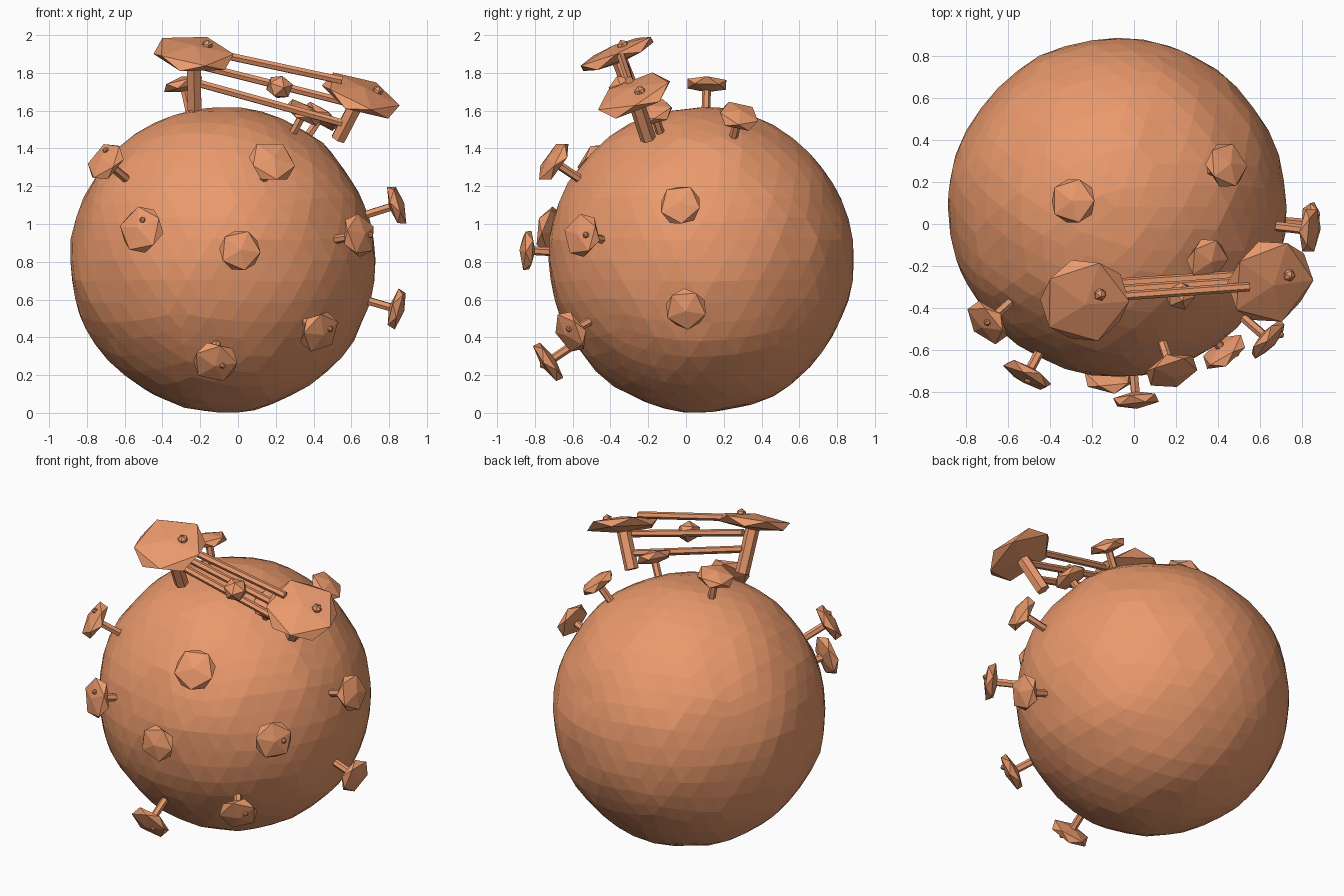
import bpy, bmesh, math
from mathutils import Vector, Matrix, noise

if "Cube" in bpy.data.objects:
    bpy.data.objects.remove(bpy.data.objects["Cube"])

CENTRE = Vector((-0.08, 0.08, 0.81))
UP = Vector((0, 0, 1))

mat = bpy.data.materials.new("clay_orange")
mat.diffuse_color = (0.82, 0.32, 0.15, 1)
mat.use_nodes = True
mat.node_tree.nodes["Principled BSDF"].inputs["Base Color"].default_value = mat.diffuse_color


def finish(name, bm):
    me = bpy.data.meshes.new(name)
    bm.to_mesh(me)
    bm.free()
    me.materials.append(mat)
    ob = bpy.data.objects.new(name, me)
    bpy.context.collection.objects.link(ob)
    return ob


def frame(origin, normal):
    q = UP.rotation_difference(normal.normalized())
    return Matrix.Translation(origin) @ q.to_matrix().to_4x4()


def add_rod(bm, a, b, r, sides=6):
    a, b = Vector(a), Vector(b)
    bmesh.ops.create_cone(bm, cap_ends=True, segments=sides, radius1=r, radius2=r,
                          depth=(b - a).length, matrix=frame((a + b) / 2, b - a))


def add_ball(bm, centre, normal, r, thick):
    m = frame(centre, normal) @ Matrix.Diagonal((r, r, thick, 1))
    bmesh.ops.create_icosphere(bm, subdivisions=1, radius=1, matrix=m)


def add_disc(bm, centre, normal, r, thick, knob, knob_r):
    # flattened faceted disc with an off-centre knob on its outer face
    n = normal.normalized()
    add_ball(bm, centre, n, r / 0.91, thick)
    if knob:
        k = Vector(knob)
        k -= n * k.dot(n)
        add_ball(bm, centre + k + n * thick * 0.75, n, knob_r, knob_r)


# Body: faceted, slightly lumpy ball
bm = bmesh.new()
bmesh.ops.create_icosphere(bm, subdivisions=4, radius=0.81)
for v in bm.verts:
    d = v.co.normalized()
    v.co = d * (0.808 + 0.014 * noise.noise(d * 3.0) + 0.006 * noise.noise(d * 7.0))
    v.co += CENTRE
finish("body", bm)

# Small mushroom-shaped pegs: centre, radius, knob offset
pegs = [
    ((0.01, -0.84, 0.86), 0.11, None),
    ((-0.51, -0.72, 0.97), 0.125, (0.02, 0, 0.045)),
    ((-0.70, -0.47, 1.33), 0.115, (0, 0, 0.06)),
    ((0.18, -0.70, 1.33), 0.125, None),
    ((-0.12, -0.73, 0.27), 0.12, (0.04, 0, 0)),
    ((0.43, -0.61, 0.43), 0.115, (0.05, 0, 0.02)),
    ((0.64, -0.55, 0.94), 0.115, (0.05, 0.03, 0)),
    ((0.84, 0.00, 0.55), 0.11, None),
    ((0.84, -0.03, 1.10), 0.11, None),
    ((-0.29, 0.11, 1.74), 0.11, None),
    ((0.44, 0.28, 1.57), 0.11, None),
    ((0.35, -0.17, 1.59), 0.105, None),
]
for i, (c, r, knob) in enumerate(pegs):
    c = Vector(c)
    n = (c - CENTRE).normalized()
    bm = bmesh.new()
    add_rod(bm, c - n * 0.17, c, 0.023)
    add_disc(bm, c, n, r, 0.042, knob, 0.018)
    finish(f"peg_{i + 1}", bm)

# Two large lens-like discs on thick stems
lenses = [
    ("left", (-0.235, -0.365, 1.90), (0.10, -0.38, 0.92), (-0.23, -0.25, 1.61), (0.07, 0.04, 0.02)),
    ("right", (0.65, -0.275, 1.68), (0.34, -0.36, 0.87), (0.53, -0.20, 1.45), (0.08, 0.04, 0.0)),
]
for side, c, n, foot, knob in lenses:
    bm = bmesh.new()
    add_rod(bm, foot, c, 0.042)
    add_disc(bm, Vector(c), Vector(n), 0.215, 0.05, knob, 0.032)
    finish(f"{side}_lens", bm)

# Three parallel bars joining the lenses
bars = [
    ((-0.15, -0.35, 1.91), (0.55, -0.30, 1.76)),
    ((-0.19, -0.32, 1.835), (0.57, -0.27, 1.645)),
    ((-0.21, -0.29, 1.745), (0.55, -0.24, 1.535)),
]
for i, (a, b) in enumerate(bars):
    bm = bmesh.new()
    add_rod(bm, a, b, 0.022)
    finish(f"bridge_bar_{i + 1}", bm)

# Faceted bead in the middle of the bridge
bm = bmesh.new()
add_ball(bm, Vector((0.22, -0.34, 1.725)), Vector((0.2, -0.4, 0.9)), 0.075, 0.065)
finish("bridge_bead", bm)
